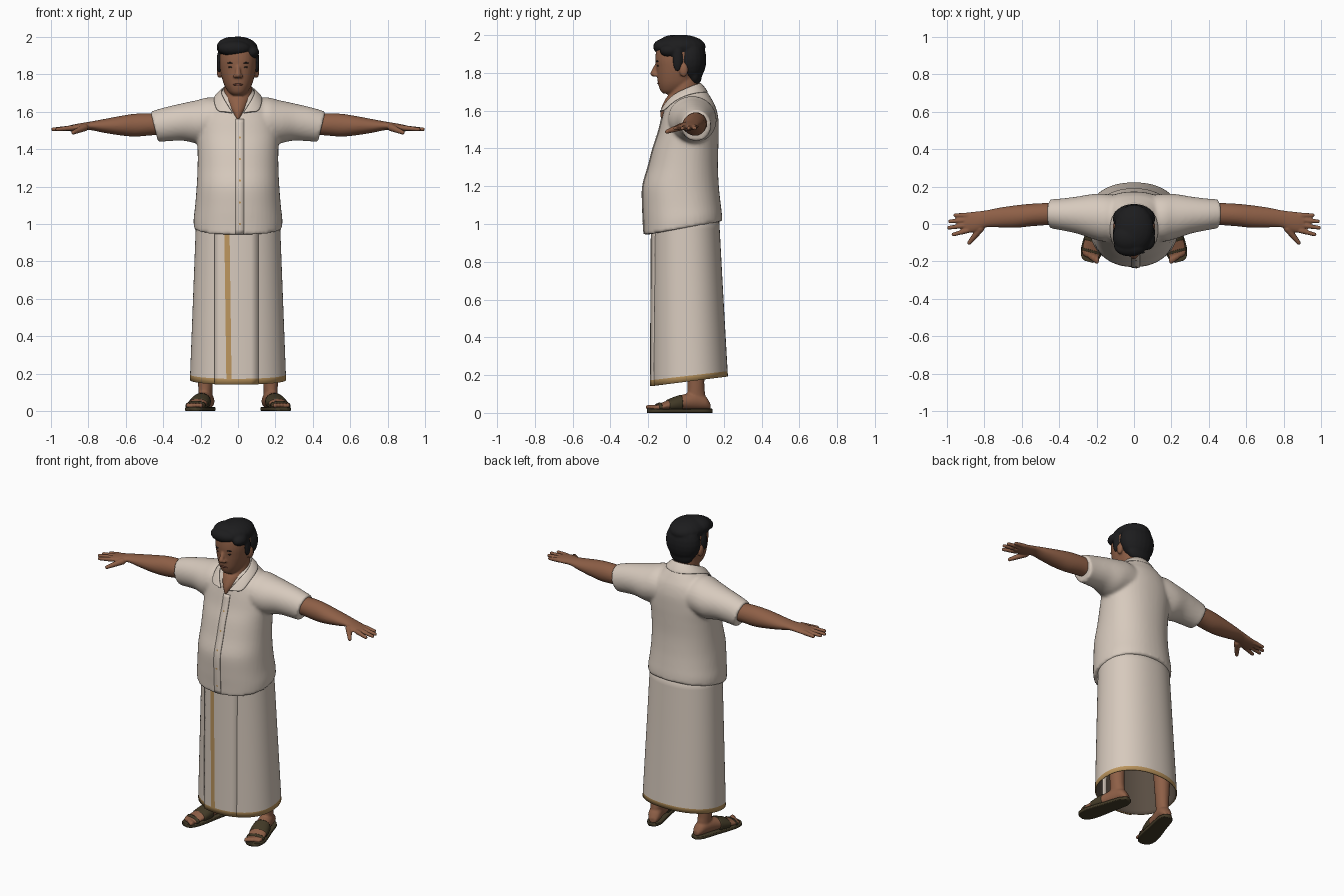
import bpy, bmesh, math
from mathutils import Vector, Matrix

cube = bpy.data.objects.get("Cube")
if cube:
    bpy.data.objects.remove(cube, do_unlink=True)


def material(name, r, g, b):
    m = bpy.data.materials.new(name)
    m.use_nodes = True
    m.diffuse_color = (r, g, b, 1)
    bsdf = next(n for n in m.node_tree.nodes if n.type == 'BSDF_PRINCIPLED')
    bsdf.inputs["Base Color"].default_value = (r, g, b, 1)
    bsdf.inputs["Roughness"].default_value = 0.8
    return m


CREAM = material("cream cloth", 0.68, 0.59, 0.51)
GOLD = material("gold border", 0.50, 0.30, 0.11)
LINING = material("shaded lining", 0.10, 0.075, 0.055)
SKIN = material("brown skin", 0.27, 0.115, 0.062)
LIPS = material("dark lips", 0.17, 0.06, 0.04)
HAIR = material("black hair", 0.012, 0.012, 0.013)
EYES = material("dark eyes", 0.03, 0.018, 0.012)
LEATHER = material("olive leather", 0.055, 0.042, 0.02)


def smooth_rows(rows, k):
    """Catmull-Rom interpolation between cross-section rows."""
    out = []
    for i in range(len(rows) - 1):
        quad = [rows[max(i - 1, 0)], rows[i], rows[i + 1], rows[min(i + 2, len(rows) - 1)]]
        for s in range(k):
            t = s / k
            out.append([b + 0.5 * t * (c - a + t * (2 * a - 5 * b + 4 * c - d + t * (3 * (b - c) + d - a)))
                        for a, b, c, d in zip(*quad)])
    return out + [list(rows[-1])]


def loft(bm, axis, rows, n=32, power=2.0, k=4, fn=None, caps=True, mat=None):
    """Rows are (position, low a, high a, low b, high b) along the axis."""
    rings = []
    for p, a0, a1, b0, b1 in smooth_rows(rows, k):
        ring = []
        for j in range(n):
            c, s = math.cos(math.tau * j / n), math.sin(math.tau * j / n)
            a = (a0 + a1) / 2 + (a1 - a0) / 2 * math.copysign(abs(c) ** (2 / power), c)
            b = (b0 + b1) / 2 + (b1 - b0) / 2 * math.copysign(abs(s) ** (2 / power), s)
            co = Vector({'x': (p, a, b), 'y': (a, p, b), 'z': (a, b, p)}[axis])
            ring.append(bm.verts.new(fn(co) if fn else co))
        rings.append(ring)
    faces = []
    for i in range(len(rings) - 1):
        for j in range(n):
            m = (j + 1) % n
            f = bm.faces.new((rings[i][j], rings[i][m], rings[i + 1][m], rings[i + 1][j]))
            f.material_index = mat(i) if mat else 0
            faces.append(f)
    if caps:
        faces += [bm.faces.new(rings[0]), bm.faces.new(rings[-1])]
    bmesh.ops.recalc_face_normals(bm, faces=faces)


def upright(rows):
    """Left-right symmetric rows: (z, half width, front y, back y)."""
    return [(z, -w, w, f, b) for z, w, f, b in rows]


def ball(bm, c, r, fn=None):
    c = Vector(c)
    m = Matrix.Translation(fn(c) if fn else c) @ Matrix.Diagonal((*r, 1))
    bmesh.ops.create_uvsphere(bm, u_segments=20, v_segments=12, radius=1, matrix=m)


def tube(bm, p, q, r0, r1, steps=10):
    for i in range(steps + 1):
        r = r0 + (r1 - r0) * i / steps
        ball(bm, Vector(p).lerp(Vector(q), i / steps), (r, r, r))


def finish(bm, name, mats, mirror=False, voxel=0, smooth=4):
    me = bpy.data.meshes.new(name)
    bm.to_mesh(me)
    bm.free()
    for m in mats:
        me.materials.append(m)
    me.polygons.foreach_set("use_smooth", [True] * len(me.polygons))
    ob = bpy.data.objects.new(name, me)
    bpy.context.scene.collection.objects.link(ob)
    if mirror:
        md = ob.modifiers.new("mirror", 'MIRROR')
        md.use_clip = True
    if voxel:
        md = ob.modifiers.new("blend", 'REMESH')
        md.mode, md.voxel_size, md.use_smooth_shade = 'VOXEL', voxel, True
        md = ob.modifiers.new("soften", 'SMOOTH')
        md.factor, md.iterations = 0.5, smooth
    return ob


def thicken(ob, t, offset=-1):
    md = ob.modifiers.new("thickness", 'SOLIDIFY')
    md.thickness, md.offset = t, offset
    return md


# Shirt: torso and both sleeves blended together
bm = bmesh.new()
loft(bm, 'z', upright([
    (.98, .236, -.222, .192), (1.03, .237, -.224, .19), (1.1, .229, -.228, .183), (1.2, .221, -.228, .174),
    (1.3, .216, -.2, .169), (1.4, .216, -.174, .171), (1.48, .22, -.147, .173), (1.56, .213, -.127, .171),
    (1.62, .185, -.11, .157), (1.66, .14, -.09, .137), (1.7, .095, -.06, .112), (1.73, .07, -.03, .09)]),
    n=48, power=2.2, fn=lambda v: Vector((v.x, v.y, v.z + v.y * .18 * max(0, 1 - (v.z - .98) / .2))))
for side in (1, -1):
    loft(bm, 'x', [(.05, -.08, .15, 1.45, 1.66), (.15, -.095, .16, 1.435, 1.677), (.22, -.08, .16, 1.43, 1.661),
                   (.3, -.052, .147, 1.445, 1.642), (.38, -.035, .137, 1.443, 1.622), (.45, -.023, .132, 1.438, 1.6)],
         fn=lambda v: Vector((side * (v.x + (v.z - 1.53) * .25 * max(0, (v.x - .2) / .25)), v.y, v.z)))
shirt = finish(bm, "shirt", [CREAM], voxel=.01)


def on_shirt(ob, gap):
    md = ob.modifiers.new("lie on shirt", 'SHRINKWRAP')
    md.target, md.wrap_method, md.wrap_mode = shirt, 'PROJECT', 'ABOVE_SURFACE'
    md.use_project_y, md.offset = True, gap


# Button placket and buttons
bm = bmesh.new()
cols = [[bm.verts.new((x, -.3, .95 + .61 * i / 30)) for i in range(31)] for x in (-.012, .01, .032)]
for a, b in zip(cols, cols[1:]):
    for i in range(30):
        bm.faces.new((a[i], b[i], b[i + 1], a[i + 1]))
placket = finish(bm, "shirt_placket", [CREAM])
on_shirt(placket, .005)
thicken(placket, .006)

bm = bmesh.new()
for i in range(5):
    bmesh.ops.create_circle(bm, cap_ends=True, segments=10, radius=.006,
                            matrix=Matrix.Translation((.01, -.3, 1.0 + .115 * i)) @ Matrix.Rotation(math.pi / 2, 4, 'X'))
on_shirt(finish(bm, "shirt_buttons", [GOLD]), .008)

# Folded collar, one half mirrored
bm = bmesh.new()
inner = [(.015, -.14, 1.58), (.045, -.122, 1.625), (.075, -.085, 1.675), (.092, -.03, 1.708), (.072, .05, 1.742), (0, .085, 1.752)]
outer = [(.055, -.137, 1.605), (.115, -.118, 1.592), (.128, -.075, 1.642), (.135, 0, 1.682), (.1, .09, 1.698), (0, .13, 1.69)]
top, low = [[bm.verts.new(p) for p in edge] for edge in (inner, outer)]
for i in range(len(top) - 1):
    bm.faces.new((top[i], low[i], low[i + 1], top[i + 1]))
collar = finish(bm, "collar", [CREAM], mirror=True)
thicken(collar, .012, 0)
md = collar.modifiers.new("round", 'SUBSURF')
md.levels = md.render_levels = 2


# Wrapped skirt with gold hem
def skirt_row(z):
    t = (z - .165) / .835
    return z, .257 - .032 * t, -.185 + .005 * t, .222 - .045 * t


def hem_tilt(v):
    return Vector((v.x, v.y, v.z + v.y * .125 * max(0, 1 - (v.z - .165) / .5)))


levels = [.165, .195] + [.195 + .0865 * i for i in range(1, 11)]
bm = bmesh.new()
loft(bm, 'z', upright([skirt_row(z) for z in levels]), n=72, power=2.2, k=1, fn=hem_tilt,
     caps=False, mat=lambda i: int(i == 0))
skirt = finish(bm, "wrapped_skirt", [CREAM, GOLD, LINING, LINING])
thicken(skirt, .006).material_offset = 2

# Overlapping front fold with its vertical gold stripe
bm = bmesh.new()
grid = []
for z in levels:
    _, w, f, b = skirt_row(z)
    s = -.062 - .014 * (z - .165)
    xs = (-.125, -.1, s, s + .028, -.01, .03, .07, .11)
    grid.append([bm.verts.new(hem_tilt(Vector((x, (f + b) / 2 - (b - f) / 2 * (1 - abs(x / w) ** 2.2) ** (1 / 2.2)
                                               - .009 * (.13 - x) / .24 - .001, z)))) for x in xs])
for i in range(len(levels) - 1):
    for j in range(7):
        face = bm.faces.new((grid[i][j], grid[i][j + 1], grid[i + 1][j + 1], grid[i + 1][j]))
        face.material_index = int(i == 0 or j == 2)
thicken(finish(bm, "skirt_front_fold", [CREAM, GOLD]), .009)

# Arms with hands
bm = bmesh.new()
loft(bm, 'x', [(.38, .005, .11, 1.475, 1.58), (.46, -.005, .112, 1.474, 1.59), (.55, -.012, .108, 1.467, 1.589),
               (.63, -.02, .1, 1.474, 1.577), (.72, -.018, .087, 1.488, 1.56), (.79, -.018, .073, 1.502, 1.547),
               (.84, -.04, .067, 1.498, 1.539), (.89, -.047, .062, 1.495, 1.529), (.91, -.042, .057, 1.498, 1.523)])
for y, tip_x, tip_y in ((-.035, .965, -.056), (-.006, .989, -.02), (.021, .984, .014), (.046, .955, .047)):
    tube(bm, (.89, y, 1.513), (tip_x, tip_y, 1.506), .0145, .0105)
tube(bm, (.82, -.025, 1.515), (.88, -.1, 1.489), .02, .0115)
finish(bm, "arms", [SKIN], mirror=True, voxel=.005, smooth=2)

# Head, neck, nose and ears
bm = bmesh.new()
loft(bm, 'z', upright([(1.69, .03, -.12, -.05), (1.705, .05, -.135, 0), (1.735, .07, -.146, .04), (1.77, .083, -.152, .06),
                       (1.82, .095, -.157, .08), (1.88, .1, -.162, .09), (1.94, .09, -.15, .085), (1.98, .05, -.1, .05)]),
     power=2.2)
loft(bm, 'z', upright([(1.56, .008, -.137, -.08), (1.61, .045, -.132, 0), (1.66, .07, -.11, .06),
                       (1.7, .075, -.085, .07), (1.8, .07, -.07, .075)]))
tube(bm, (0, -.153, 1.85), (0, -.172, 1.797), .009, .017)
for side in (1, -1):
    ball(bm, (side * .1, -.012, 1.815), (.014, .024, .036))
    ball(bm, (side * .016, -.164, 1.79), (.011, .013, .01))
finish(bm, "head", [SKIN], voxel=.006, smooth=3)

# Painted-on facial features
for name, mat, c, r in (("eyes", EYES, (.037, -.147, 1.838), (.015, .007, .006)),
                        ("eyebrows", HAIR, (.037, -.151, 1.861), (.022, .007, .004))):
    bm = bmesh.new()
    ball(bm, c, r)
    finish(bm, name, [mat], mirror=True)
bm = bmesh.new()
ball(bm, (0, -.145, 1.745), (.026, .008, .006))
finish(bm, "mouth", [LIPS])

# Hair: crown, back, nape, swept quiff and sideburns
bm = bmesh.new()
for c, r in (((0, -.025, 1.938), (.106, .13, .064)), ((0, .028, 1.87), (.114, .08, .122)),
             ((0, .045, 1.79), (.082, .04, .06)), ((-.02, -.118, 1.938), (.088, .056, .043)),
             ((.072, -.085, 1.918), (.042, .055, .035)), ((-.03, -.07, 1.945), (.085, .08, .056)),
             ((.1, -.045, 1.868), (.014, .026, .062)), ((-.1, -.045, 1.868), (.014, .026, .062))):
    ball(bm, c, r)
finish(bm, "hair", [HAIR], voxel=.007, smooth=3)

# Feet turned outwards, with lower legs and sandals
turn = Matrix.Translation((.195, -.025, 0)) @ Matrix.Rotation(math.radians(15), 4, 'Z')


def place(v):
    return turn @ v


outline = [(.157, .02, .05), (.13, .037, .09), (.08, .042, .11), (.02, .045, .1), (-.05, .051, .076),
           (-.11, .053, .052), (-.145, .047, .04), (-.16, .036, .034)]
bm = bmesh.new()
loft(bm, 'y', [(y, -w, w, .015, h) for y, w, h in outline], fn=place)
loft(bm, 'z', [(.04, -.036, .036, .04, .135), (.1, -.036, .036, .035, .13), (.16, -.04, .04, .035, .125),
               (.4, -.055, .055, .02, .13)], fn=place)
for i in range(5):
    ball(bm, (-.04 + .02 * i, -.163 + .007 * i, .03), (.0125 - .001 * i, .022, .014), fn=place)
finish(bm, "feet", [SKIN], mirror=True, voxel=.006, smooth=2)

bm = bmesh.new()
sole = [(.165, .022)] + [(y, w + .006) for y, w, h in outline[1:-1]] + [(-.17, .042), (-.183, .022)]
loft(bm, 'y', [(y, -w, w, 0, .022) for y, w in sole], power=6, fn=place)
finish(bm, "sandal_soles", [LEATHER], mirror=True)

bm = bmesh.new()
loft(bm, 'y', [(-.075, -.056, .056, .005, .07), (-.04, -.056, .056, .005, .084), (-.005, -.053, .053, .005, .096)],
     power=2.1, fn=place)
loft(bm, 'y', [(-.132, -.054, .054, .008, .05), (-.118, -.056, .056, .008, .055)], power=2.1, fn=place)
finish(bm, "sandal_straps", [LEATHER], mirror=True)
